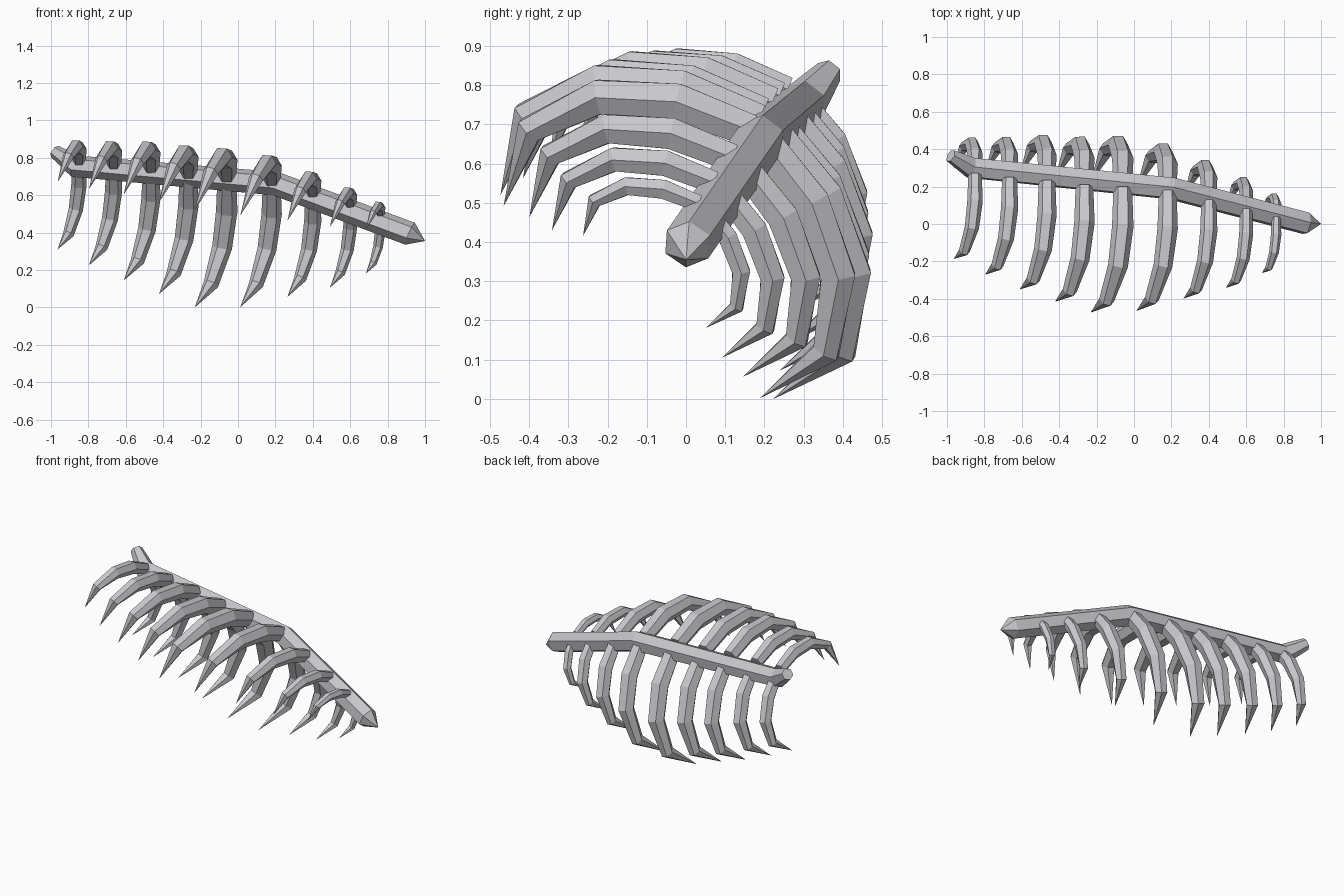
import bpy, bmesh, math
from mathutils import Vector as V

if "Cube" in bpy.data.objects:
    bpy.data.objects.remove(bpy.data.objects["Cube"])

bone = bpy.data.materials.new("bone_grey")
bone.diffuse_color = (0.58, 0.58, 0.61, 1)
bone.use_nodes = True
bone.node_tree.nodes["Principled BSDF"].inputs["Base Color"].default_value = bone.diffuse_color

# The cage leans about x: SIDE points across the spine, UP away from the belly
X = V((1, 0, 0))
SIDE = V((0, 0.8, -0.6))
UP = V((0, 0.6, 0.8))


def hex_tube(name, pts, radii, axis):
    """Six-sided tube along a path; a zero radius makes a pointed end."""
    bm = bmesh.new()
    rings = []
    for i, p in enumerate(pts):
        if radii[i] == 0:
            rings.append([bm.verts.new(p)])
            continue
        t = V((0, 0, 0))
        if i > 0:
            t += (p - pts[i - 1]).normalized()
        if i < len(pts) - 1:
            t += (pts[i + 1] - p).normalized()
        t.normalize()
        w = (axis - t * axis.dot(t)).normalized()
        n = t.cross(w)
        rings.append([bm.verts.new(p + radii[i] * (w * math.cos(k * math.pi / 3)
                                                   + n * math.sin(k * math.pi / 3)))
                      for k in range(6)])
    for a, b in zip(rings, rings[1:]):
        for k in range(6):
            j = (k + 1) % 6
            if len(b) == 1:
                bm.faces.new((a[k], a[j], b[0]))
            else:
                bm.faces.new((a[k], a[j], b[j], b[k]))
    for r in (rings[0], rings[-1]):
        if len(r) == 6:
            bm.faces.new(r)
    bmesh.ops.recalc_face_normals(bm, faces=bm.faces)
    me = bpy.data.meshes.new(name)
    bm.to_mesh(me)
    bm.free()
    me.materials.append(bone)
    ob = bpy.data.objects.new(name, me)
    bpy.context.collection.objects.link(ob)


# Spine: raised stub at the left end, bend in the middle, pointed right end
spine = [V(p) for p in ((-0.98, 0.365, 0.834), (-0.87, 0.30, 0.755),
                        (0.20, 0.190, 0.662), (0.92, 0.004, 0.394), (1.0, 0.0, 0.355))]
hex_tube("spine", spine, (0.036, 0.06, 0.064, 0.064, 0), SIDE)


def on_spine(x):
    for a, b in zip(spine, spine[1:]):
        if x <= b.x:
            return a.lerp(b, (x - a.x) / (b.x - a.x))


# Rib shape at full size: (sideways, up, along x, radius)
RIB = ((0.02, 0.0, 0.0, 0.05), (0.225, -0.055, 0.0, 0.057),
       (0.40, -0.165, -0.025, 0.053), (0.497, -0.34, -0.085, 0.041),
       (0.43, -0.54, -0.17, 0))

# Nine pairs of ribs: (x on the spine, width, depth, shift to front, lift)
PAIRS = ((0.76, 0.455, 0.45, 0.028, 0.028), (0.60, 0.63, 0.64, 0.022, 0.022),
         (0.40, 0.79, 0.80, 0.016, 0.01), (0.18, 0.95, 0.985, 0.014, 0.0),
         (-0.06, 1.01, 1.01, 0.019, 0.0), (-0.265, 0.95, 0.925, 0.03, -0.005),
         (-0.465, 0.89, 0.86, 0.034, 0.006), (-0.665, 0.79, 0.775, 0.038, 0.005),
         (-0.85, 0.70, 0.67, 0.038, 0.006))
for i, (x, wide, deep, shift, lift) in enumerate(PAIRS):
    root = on_spine(x) - SIDE * shift + UP * lift
    for side, label in ((1, "back"), (-1, "front")):
        pts = [root + SIDE * (side * l * wide) + UP * (u * deep) + X * (dx * deep)
               for l, u, dx, r in RIB]
        hex_tube(f"rib_{label}_{i + 1}", pts, [r[3] * wide ** 0.9 for r in RIB], X)
